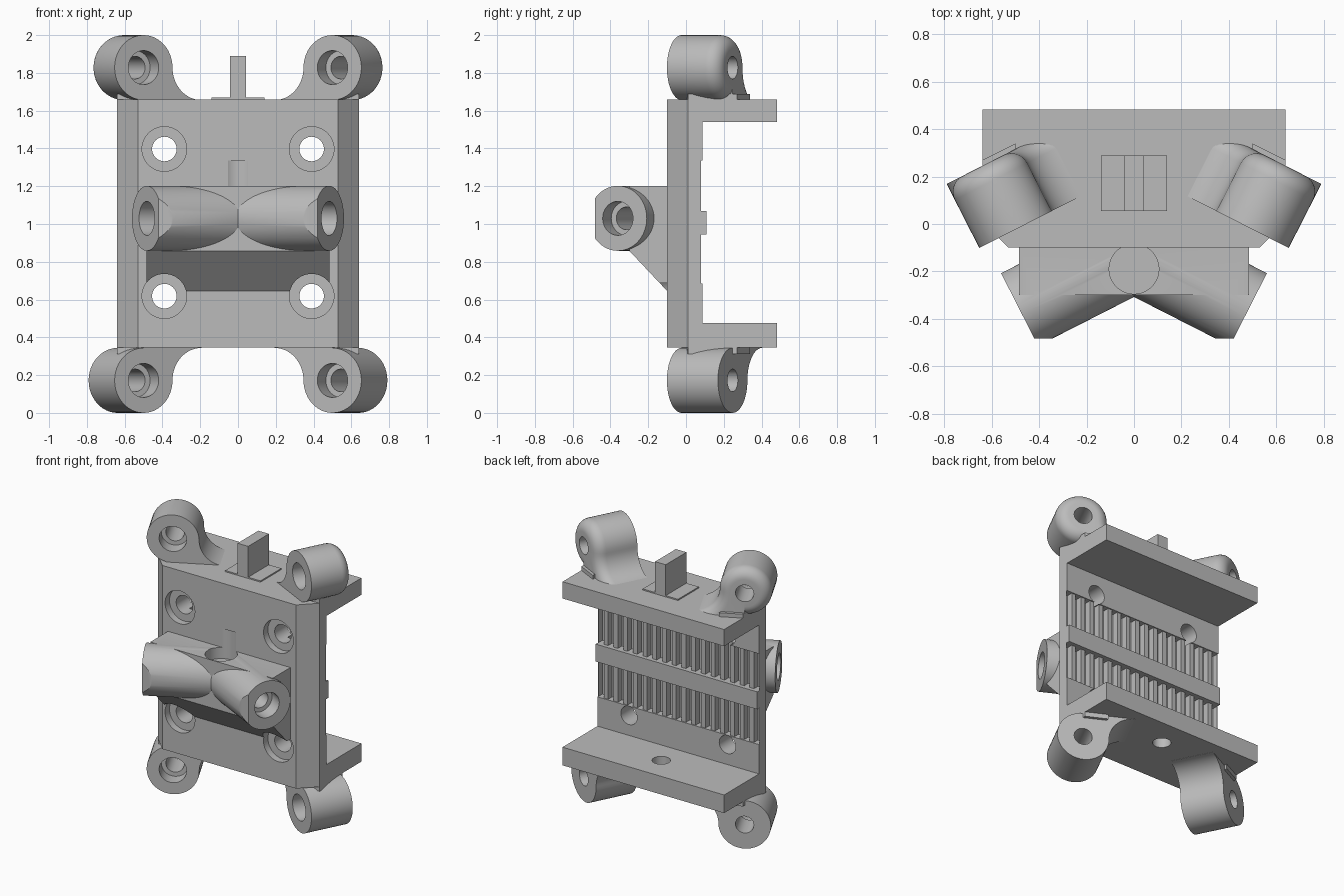
import bpy, bmesh, math
from mathutils import Vector, Matrix

cube = bpy.data.objects.get("Cube")
if cube:
    bpy.data.objects.remove(cube)

grey = bpy.data.materials.new("light grey plastic")
grey.use_nodes = True
grey.diffuse_color = (0.5, 0.5, 0.5, 1)
grey.node_tree.nodes["Principled BSDF"].inputs["Base Color"].default_value = (0.5, 0.5, 0.5, 1)

R = 0.172                 # outer radius of all round lugs
BORE, HOLE = 0.09, 0.06   # counterbore and screw hole radii
TILT = math.radians(27)
C, S = math.cos(TILT), math.sin(TILT)


def finish(bm, name):
    bmesh.ops.recalc_face_normals(bm, faces=bm.faces)
    mesh = bpy.data.meshes.new(name)
    bm.to_mesh(mesh)
    bm.free()
    mesh.materials.append(grey)
    ob = bpy.data.objects.new(name, mesh)
    bpy.context.scene.collection.objects.link(ob)
    return ob


def loft(name, sections):
    """Closed solid through matching rings of points."""
    bm = bmesh.new()
    rings = [[bm.verts.new(p) for p in ring] for ring in sections]
    n = len(rings[0])
    for a, b in zip(rings, rings[1:]):
        for i in range(n):
            j = (i + 1) % n
            bm.faces.new((a[i], a[j], b[j], b[i]))
    bm.faces.new(rings[0])
    bm.faces.new(rings[-1])
    return finish(bm, name)


def boxes(name, spans):
    bm = bmesh.new()
    for span in spans:
        lo, hi = Vector(span[0::2]), Vector(span[1::2])
        m = Matrix.Translation((lo + hi) / 2) @ Matrix.Diagonal((*(hi - lo), 1))
        bmesh.ops.create_cube(bm, size=1, matrix=m)
    return finish(bm, name)


def rod(name, a, b, r, sides=48):
    a, b = Vector(a), Vector(b)
    turn = (b - a).to_track_quat('Z', 'Y').to_matrix().to_4x4()
    bm = bmesh.new()
    bmesh.ops.create_cone(bm, cap_ends=True, segments=sides, radius1=r, radius2=r,
                          depth=(b - a).length, matrix=Matrix.Translation((a + b) / 2) @ turn)
    return finish(bm, name)


def boolean(ob, tools, operation='DIFFERENCE', keep=False):
    for tool in tools:
        mod = ob.modifiers.new("boolean", 'BOOLEAN')
        mod.operation, mod.solver, mod.object = operation, 'EXACT', tool
    dg = bpy.context.evaluated_depsgraph_get()
    dg.update()
    mesh = bpy.data.meshes.new_from_object(ob.evaluated_get(dg))
    ob.modifiers.clear()
    ob.data = mesh
    if not keep:
        for tool in tools:
            bpy.data.objects.remove(tool)


# Base plate with chamfered front corners
outline = [(-0.53, -0.1), (0.53, -0.1), (0.64, 0.01), (0.64, 0.088), (-0.64, 0.088), (-0.64, 0.01)]
plate = loft("base_plate", [[(x, y, z) for x, y in outline] for z in (0.345, 1.66)])

# Toothed bands on the rear
bands = [(0.685, 0.945), (1.07, 1.335)]
boolean(plate, [boxes("band_cut", [(-0.7, 0.7, 0.08, 0.2, *z) for z in bands])])
pitch = 0.077
grooves = [(i * pitch - 0.022, i * pitch + 0.022, 0.035, 0.15, *z)
           for i in range(-8, 9) for z in bands]
boolean(plate, [boxes("groove_cut", grooves)])
boxes("centre_rib", [(-0.64, 0.64, 0.06, 0.108, 0.945, 1.07)])

# Rear flanges, the lower one with a screw hole
boxes("top_flange", [(-0.64, 0.64, 0.05, 0.483, 1.54, 1.66)])
lower = boxes("bottom_flange", [(-0.64, 0.64, 0.05, 0.483, 0.345, 0.475)])
boolean(lower, [rod("flange_hole", (0, 0.28, 0.2), (0, 0.28, 0.6), 0.06)])

# Front boss: wedge block merged with two splayed barrels
side = [(-0.09, 1.2), (-0.30, 1.2), (-0.30, 0.858), (-0.09, 0.635)]
boss = loft("front_boss", [[(x, y, z) for y, z in side] for x in (-0.485, 0.485)])


def barrel_point(s, t):
    return (s * (0.483 - C * t), -0.361 + S * t, 1.03)


boolean(boss, [rod("barrel", barrel_point(s, 0), barrel_point(s, 0.48), R, 64) for s in (-1, 1)], 'UNION')
cuts = [boxes("trim", [(-1, 1, -0.8, -0.483, 0, 2)])]
for s in (-1, 1):
    cuts.append(rod("barrel_bore", barrel_point(s, -0.1), barrel_point(s, 0.1), BORE))
    cuts.append(rod("barrel_hole", barrel_point(s, -0.1), barrel_point(s, 0.34), HOLE))
boolean(boss, cuts)

# Vertical socket and the four mounting holes go through boss and plate
shared = [rod("socket", (0, -0.19, 1.12), (0, -0.19, 1.335), 0.105)]
for x in (-0.39, 0.39):
    for z in (0.618, 1.397):
        shared.append(rod("mount_bore", (x, -0.24, z), (x, -0.05, z), 0.118))
        shared.append(rod("mount_hole", (x, -0.2, z), (x, 0.3, z), 0.065))
boolean(boss, shared, keep=True)
boolean(plate, shared)


# Corner lugs: round eye flowing into the plate through a concave fillet
def lug_profile(d):
    pts = []
    for i in range(37):
        a = math.radians(270 - 270 * i / 36)
        pts.append(((R - d) * math.cos(a), (R - d) * math.sin(a)))
    for i in range(1, 17):
        a = math.radians(180 + 90 * i / 16)
        pts.append((2 * R + (R + d) * math.cos(a), (R + d) * math.sin(a)))
    return pts + [(2 * R, -R - 0.1), (0, -R - 0.1)]


def lug_point(sx, up, u, w, v):
    return (sx * (0.5 - C * u + S * w), -0.023 + S * u + C * w, 1 + up * (0.828 + v))


LENGTH, ROUND = 0.303, 0.075
for sx, side_name in ((1, "left"), (-1, "right")):
    for up, level in ((1, "top"), (-1, "bottom")):
        steps = [(0, 0), (LENGTH, 0)]
        if up == 1:       # upper lugs have a rounded rear edge
            steps = [(0, 0)]
            for i in range(9):
                a = math.pi / 2 * i / 8
                steps.append((LENGTH - ROUND + ROUND * math.sin(a), ROUND - ROUND * math.cos(a)))
        rings = [[lug_point(sx, up, u, w, v) for u, v in lug_profile(d)] for w, d in steps]
        lug = loft(f"{level}_{side_name}_lug", rings)
        axis = [lug_point(sx, up, 0, w, 0) for w in (-0.1, 0.1, 0.5)]
        boolean(lug, [rod("lug_bore", axis[0], axis[1], BORE),
                      rod("lug_hole", axis[0], axis[2], HOLE)])
        # Small pad supporting the underside of the eye
        foot = [(0.64, 0.01), (0.64, 0.27), (0.5, 0.34), (0.5, 0.0)]
        loft(f"{level}_{side_name}_pad",
             [[(sx * x, y, 1 + up * h) for x, y in foot] for h in (0.62, 0.688)])

# Upright tab on its thin base
boxes("tab_base", [(-0.14, 0.14, 0.055, 0.29, 1.65, 1.669)])
boxes("tab", [(-0.042, 0.042, 0.055, 0.29, 1.65, 1.89)])

# Smooth round surfaces, keep edges crisp
bpy.ops.object.select_all(action='DESELECT')
for ob in bpy.context.scene.objects:
    if ob.type == 'MESH':
        ob.select_set(True)
        bpy.context.view_layer.objects.active = ob
bpy.ops.object.shade_smooth_by_angle(angle=math.radians(30))
